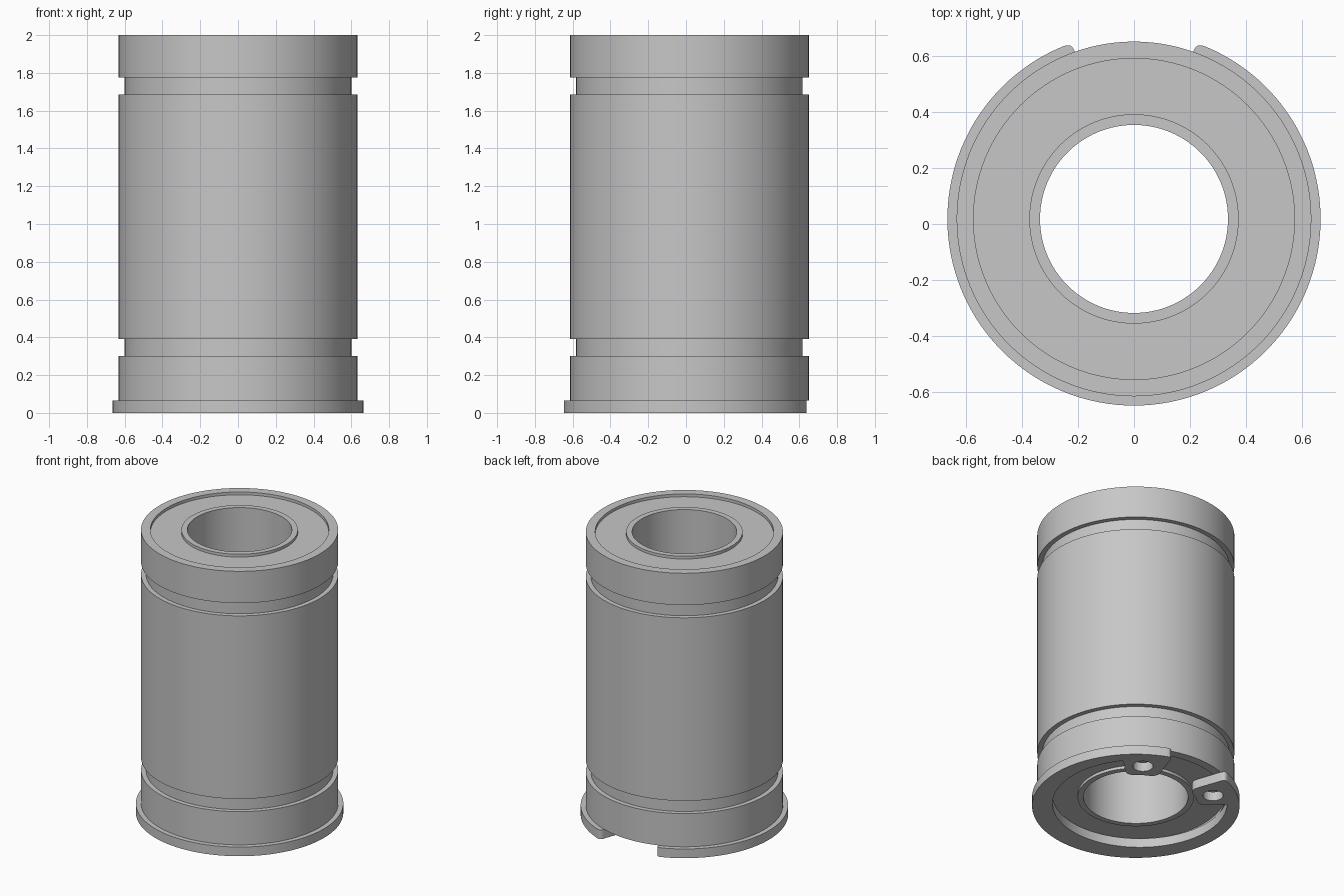
import bpy
import bmesh
from math import sin, cos, radians, pi
from mathutils import Vector

default_cube = bpy.data.objects.get("Cube")
if default_cube:
    bpy.data.objects.remove(default_cube, do_unlink=True)

SEG = 128
AXIS_Y = 0.018      # the open clip shifts the axis slightly back
BASE = 0.065        # underside of the bearing, on top of the clip
TOP = 2.0

steel = bpy.data.materials.new("grey steel")
steel.use_nodes = True
grey = (0.57, 0.57, 0.57, 1)
steel.diffuse_color = grey
steel.node_tree.nodes["Principled BSDF"].inputs["Base Color"].default_value = grey


def finish(name, bm):
    bmesh.ops.recalc_face_normals(bm, faces=bm.faces)
    mesh = bpy.data.meshes.new(name)
    bm.to_mesh(mesh)
    bm.free()
    obj = bpy.data.objects.new(name, mesh)
    obj.location.y = AXIS_Y
    mesh.materials.append(steel)
    bpy.context.collection.objects.link(obj)
    return obj


def smooth(obj):
    bpy.ops.object.select_all(action='DESELECT')
    obj.select_set(True)
    bpy.context.view_layer.objects.active = obj
    bpy.ops.object.shade_smooth_by_angle(angle=radians(30))


def revolve(name, profile):
    """Turn a closed (radius, height) profile around the axis."""
    bm = bmesh.new()
    rings = [[bm.verts.new((r * cos(2 * pi * i / SEG), r * sin(2 * pi * i / SEG), z))
              for i in range(SEG)] for r, z in profile]
    for a, b in zip(rings, rings[1:] + rings[:1]):
        for i in range(SEG):
            j = (i + 1) % SEG
            bm.faces.new((a[i], a[j], b[j], b[i]))
    obj = finish(name, bm)
    smooth(obj)
    return obj


def tube(name, inner, outer, low, high):
    return revolve(name, [(inner, low), (outer, low), (outer, high), (inner, high)])


# Outer shell with two grooves
R, GROOVE, SEAT = 0.632, 0.6, 0.572
shell = [(SEAT, BASE), (R, BASE)]
for low, high in ((0.30, 0.39), (1.685, 1.775)):
    shell += [(R, low), (GROOVE, low), (GROOVE, high), (R, high)]
shell += [(R, TOP), (SEAT, TOP)]
revolve("outer_shell", shell)

# Inner sleeve and the recessed end seals
tube("inner_sleeve", 0.335, 0.373, BASE, TOP)
tube("bottom_seal", 0.373, SEAT, BASE + 0.02, BASE + 0.06)
tube("top_seal", 0.373, SEAT, TOP - 0.06, TOP - 0.02)


def polar(r, degrees, offset=0.0):
    """Point at an angle measured from the back (+y)."""
    t = radians(degrees)
    return Vector((r * sin(t), r * cos(t) + offset))


def rounded(before, corner, after, size):
    a = corner + (before - corner).normalized() * size
    b = corner + (after - corner).normalized() * size
    return [a * (1 - t) ** 2 + corner * 2 * t * (1 - t) + b * t * t
            for t in (k / 6 for k in range(7))]


# Retaining clip: half outline, thicker at the front, with a lug at the gap
END, LUG_END, LUG_R, CLIP_R = 19.5, 49, 0.40, 0.665
tip, toe, heel = polar(CLIP_R, END), polar(LUG_R, END), polar(LUG_R, LUG_END)
lug_middle = polar(LUG_R, (END + LUG_END) / 2)
inner_arc = [polar(0.56, 180 - (180 - 51) * k / 50, 0.04) for k in range(51)]
outer_arc = [polar(CLIP_R, 23 + (180 - 23) * k / 60) for k in range(61)]
half = inner_arc + rounded(inner_arc[-1], heel, lug_middle, 0.06)
half += [lug_middle] + rounded(lug_middle, toe, tip, 0.06)
half += rounded(toe, tip, outer_arc[0], 0.03) + outer_arc
mirrored = [Vector((-p.x, p.y)) for p in reversed(half[1:-1])]

bm = bmesh.new()
face = bm.faces.new([bm.verts.new((p.x, p.y, 0)) for p in half + mirrored])
raised = bmesh.ops.extrude_face_region(bm, geom=[face])
bmesh.ops.translate(bm, vec=(0, 0, BASE),
                    verts=[v for v in raised["geom"] if isinstance(v, bmesh.types.BMVert)])
clip = finish("retaining_clip", bm)

# Plier holes through both lugs
for side, word in ((1, "left"), (-1, "right")):
    bm = bmesh.new()
    bmesh.ops.create_cone(bm, cap_ends=True, segments=32, radius1=0.065,
                          radius2=0.065, depth=0.4)
    bmesh.ops.translate(bm, vec=(side * 0.293, 0.42, 0), verts=bm.verts)
    cutter = finish(word + "_hole_cutter", bm)
    cutter.hide_render = True
    cutter.hide_viewport = True
    cut = clip.modifiers.new(word + " hole", 'BOOLEAN')
    cut.operation = 'DIFFERENCE'
    cut.solver = 'EXACT'
    cut.object = cutter
smooth(clip)
